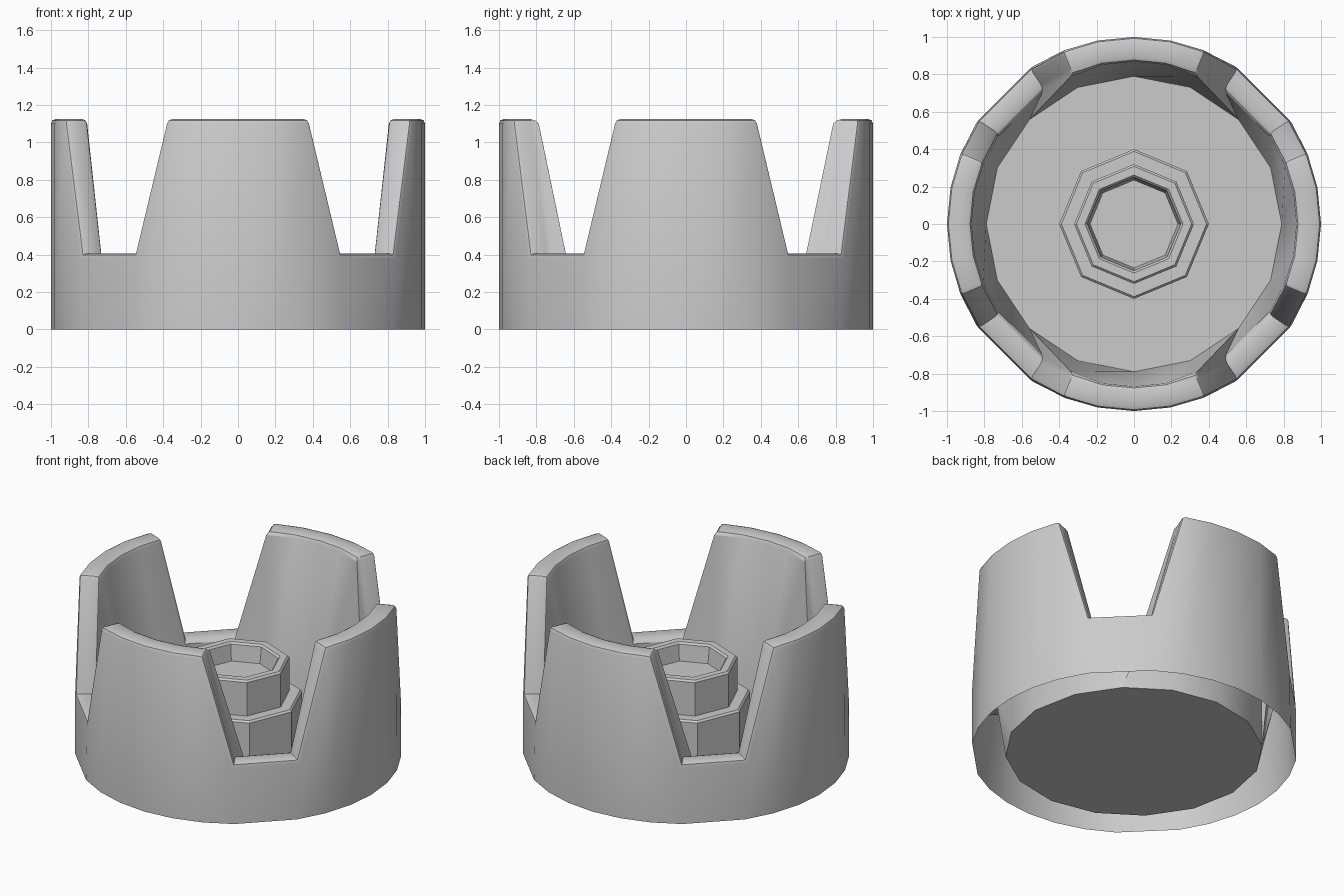
import bpy, bmesh, math

if "Cube" in bpy.data.objects:
    bpy.data.objects.remove(bpy.data.objects["Cube"], do_unlink=True)

grey = bpy.data.materials.new("plain_grey")
grey.use_nodes = True
colour = (0.6, 0.6, 0.6, 1)
grey.diffuse_color = colour
grey.node_tree.nodes["Principled BSDF"].inputs["Base Color"].default_value = colour

STEP = math.tau / 32
TOP, NOTCH = 1.125, 0.405
R_OUT, R_IN, R_FLOOR = 1.0, 0.87, 0.79


def polar(r, k, z, step=STEP):
    return (r * math.cos(k * step), r * math.sin(k * step), z)


def finish(bm, name):
    mesh = bpy.data.meshes.new(name)
    bm.to_mesh(mesh)
    bm.free()
    obj = bpy.data.objects.new(name, mesh)
    bpy.context.collection.objects.link(obj)
    mesh.materials.append(grey)
    bpy.ops.object.select_all(action="DESELECT")
    obj.select_set(True)
    bpy.context.view_layer.objects.active = obj
    bpy.ops.object.shade_smooth_by_angle(angle=math.radians(30))
    return obj


# Notched cup: outer wall, rim and tapered inside, open underneath around the floor
def is_low(k):
    return k % 8 in (3, 5)


def floor_index(k, low_to_middle):
    m = k % 8
    if is_low(k):
        return k + (4 - m) if low_to_middle else k + (-1 if m == 3 else 1)
    if m == 1:
        return k - 1
    if m == 7:
        return k + 1
    return k


bm = bmesh.new()
ring = [k for k in range(32) if k % 8 != 4]
base = {k: bm.verts.new(polar(R_OUT, k, 0)) for k in ring}
outer = {k: bm.verts.new(polar(R_OUT, k, NOTCH if is_low(k) else TOP)) for k in ring}
inner = {k: bm.verts.new(polar(R_IN, k, NOTCH if is_low(k) else TOP)) for k in ring}
floor = {k: bm.verts.new(polar(R_FLOOR, k, 0)) for k in range(0, 32, 2)}

for a, b in zip(ring, ring[1:] + ring[:1]):
    bm.faces.new((base[a], base[b], outer[b], outer[a]))
    bm.faces.new((outer[a], outer[b], inner[b], inner[a]))
    fa, fb = (floor[floor_index(k, True) % 32] for k in (a, b))
    if fa == fb:
        bm.faces.new((inner[a], inner[b], fa))
        continue
    # The side walls and the front and back walls fold along different diagonals
    sideways = min(a % 16, 16 - a % 16) < 4
    fold_from_a = is_low(a) if sideways else not is_low(a)
    if fold_from_a:
        bm.faces.new((inner[a], inner[b], fb))
        bm.faces.new((inner[a], fb, fa))
    else:
        bm.faces.new((inner[a], inner[b], fa))
        bm.faces.new((inner[b], fb, fa))
bm.faces.new([floor[k] for k in sorted(floor)])

# Rounded rim edges and wall corners
rim_edges = []
for a, b in zip(ring, ring[1:] + ring[:1]):
    rim_edges += [bm.edges.get((loop[a], loop[b])) for loop in (outer, inner)]
    if a % 8 in (2, 6):
        rim_edges.append(bm.edges.get((outer[a], inner[a])))
bmesh.ops.bevel(bm, geom=rim_edges, offset=0.025, offset_type="OFFSET",
                segments=2, profile=0.5, affect="EDGES", clamp_overlap=True)
finish(bm, "notched_cup")

# Stepped octagonal socket in the middle
profile = [(0.4, 0), (0.4, 0.4), (0.388, 0.412), (0.32, 0.412), (0.32, 0.638),
           (0.308, 0.65), (0.262, 0.65), (0.25, 0.638), (0.235, 0.53)]
bm = bmesh.new()
loops = [[bm.verts.new(polar(r, k, z, math.tau / 8)) for k in range(8)]
         for r, z in profile]
for low, high in zip(loops, loops[1:]):
    for k in range(8):
        n = (k + 1) % 8
        bm.faces.new((low[k], low[n], high[n], high[k]))
bm.faces.new(loops[-1])
finish(bm, "centre_socket")
